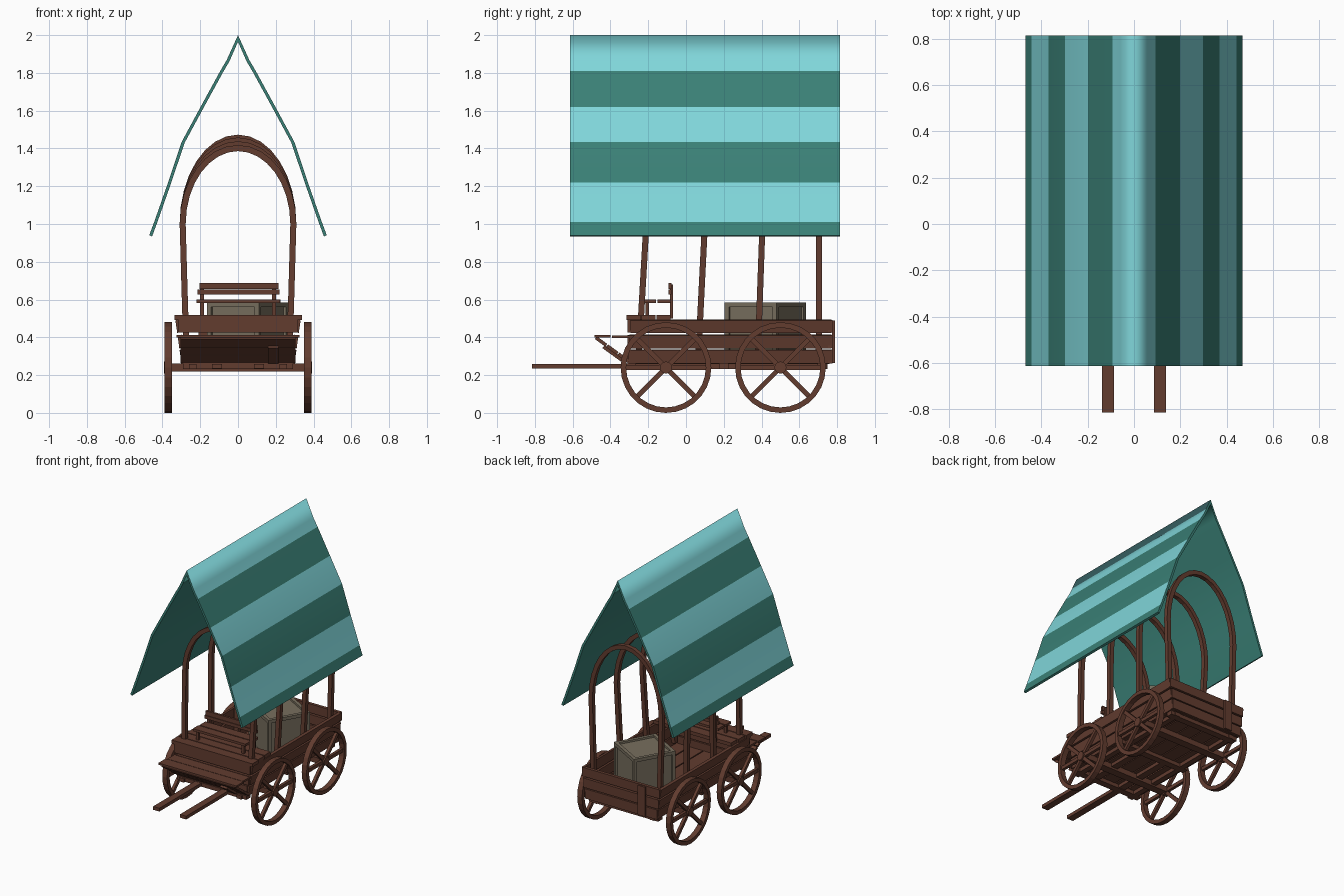
import bpy, bmesh, math
from mathutils import Matrix, Vector

if "Cube" in bpy.data.objects:
    bpy.data.objects.remove(bpy.data.objects["Cube"])


def srgb(r, g, b):
    return tuple(((c / 255 + 0.055) / 1.055) ** 2.4 for c in (r, g, b)) + (1,)


def material(name, *rgb):
    m = bpy.data.materials.new(name)
    m.diffuse_color = srgb(*rgb)
    m.use_nodes = True
    m.node_tree.nodes["Principled BSDF"].inputs["Base Color"].default_value = m.diffuse_color
    return m


WOOD = material("brown wood", 98, 60, 47)
LIGHT = material("light teal cloth", 128, 214, 218)
DARK = material("dark teal cloth", 58, 128, 118)
CRATE = material("grey crate wood", 120, 111, 94)


def finish(name, bm, mats):
    bmesh.ops.recalc_face_normals(bm, faces=bm.faces)
    me = bpy.data.meshes.new(name)
    bm.to_mesh(me)
    bm.free()
    for m in mats:
        me.materials.append(m)
    ob = bpy.data.objects.new(name, me)
    bpy.context.collection.objects.link(ob)
    return ob


def add_box(bm, centre, size, rot=Matrix()):
    mat = Matrix.Translation(centre) @ rot @ Matrix.Diagonal((*size, 1))
    return bmesh.ops.create_cube(bm, size=1, matrix=mat)


def box(name, x, y, z, rot=Matrix(), mats=(WOOD,)):
    """Box from (min, max) ranges, turned about its own centre."""
    bm = bmesh.new()
    add_box(bm, [(a + b) / 2 for a, b in (x, y, z)], [b - a for a, b in (x, y, z)], rot)
    return finish(name, bm, mats)


def sweep(bm, rings, closed=False):
    """Skin a list of equal rings of points."""
    vs = [[bm.verts.new(p) for p in r] for r in rings]
    n = len(vs[0])
    for i in range(len(vs) if closed else len(vs) - 1):
        a, b = vs[i], vs[(i + 1) % len(vs)]
        for j in range(n):
            bm.faces.new((a[j], a[(j + 1) % n], b[(j + 1) % n], b[j]))
    if not closed:
        bm.faces.new(vs[0])
        bm.faces.new(vs[-1])


# striped canopy: half profile with the stripe cuts, mirrored over the ridge
half = [(0, 2.0), (0.06, 1.868), (0.094, 1.81), (0.198, 1.62), (0.298, 1.435),
        (0.37, 1.22), (0.444, 1.01), (0.47, 0.94)]
stripe = [LIGHT, LIGHT, DARK, LIGHT, DARK, LIGHT, DARK]
outer = [(-x, z) for x, z in half[:0:-1]] + half
bands = stripe[::-1] + stripe
inner = []
for x, z in outer:
    s = (x > 0) - (x < 0)
    inner.append((x - s * 0.015, z - (0.006 if s else 0.035)))
bm = bmesh.new()
Y0, Y1 = -0.613, 0.815
grid = [[[bm.verts.new((x, y, z)) for x, z in prof] for y in (Y0, Y1)] for prof in (outer, inner)]
(o0, o1), (i0, i1) = grid
rim = []
for k, m in enumerate(bands):
    f = bm.faces.new((o0[k], o0[k + 1], o1[k + 1], o1[k]))
    g = bm.faces.new((i0[k], i0[k + 1], i1[k + 1], i1[k]))
    f.material_index = 0 if m is LIGHT else 1
    g.material_index = 1
    f.smooth = g.smooth = True
    rim += [bm.faces.new((a[k], a[k + 1], b[k + 1], b[k])) for a, b in ((o0, i0), (o1, i1))]
rim += [bm.faces.new((o0[k], o1[k], i1[k], i0[k])) for k in (0, -1)]
for f in rim:
    f.material_index = 1
    for e in f.edges:
        e.smooth = False
finish("canopy", bm, (LIGHT, DARK))

# four bent hoops, the front ones leaning a little
for n, (yb, yt, top) in enumerate([(-0.25, -0.21, 1.42), (0.065, 0.10, 1.44),
                                   (0.38, 0.405, 1.46), (0.705, 0.705, 1.475)]):
    path = [(-0.272, 0.30), (-0.283, 0.65)]
    path += [(-0.293 * math.cos(t * math.pi / 16), 1.0 + (top - 1.018) * math.sin(t * math.pi / 16))
             for t in range(17)]
    path += [(0.283, 0.65), (0.272, 0.30)]
    rings = []
    for i, (x, z) in enumerate(path):
        a, b = path[max(i - 1, 0)], path[min(i + 1, len(path) - 1)]
        d = Vector((b[1] - a[1], 0, a[0] - b[0])).normalized() * 0.016
        y = yb + (yt - yb) * min((z - 0.3) / 0.7, 1)
        c = Vector((x, y, z))
        w = Vector((0, 0.016, 0))
        rings.append([c + d + w, c + d - w, c - d - w, c - d + w])
    bm = bmesh.new()
    sweep(bm, rings)
    finish(f"hoop_{n + 1}", bm, (WOOD,))

# wheels with rim, hub and six spokes
for sx, side in ((-1, "left"), (1, "right")):
    for yc, end in ((-0.106, "front"), (0.50, "rear")):
        bm = bmesh.new()
        c = Vector((sx * 0.37, yc, 0.24))
        rings = []
        for i in range(28):
            a = math.tau * i / 28
            r = Vector((0, math.cos(a), math.sin(a)))
            rings.append([c + r * q + Vector((h, 0, 0))
                          for q, h in ((0.24, -0.02), (0.24, 0.02), (0.211, 0.02), (0.211, -0.02))])
        sweep(bm, rings, True)
        for deg in (0, 45, 135, 180, 225, 315):
            rot = Matrix.Rotation(math.radians(deg), 4, 'X')
            add_box(bm, c + rot @ Vector((0, 0.11, 0)), (0.022, 0.215, 0.026), rot)
        bmesh.ops.create_cone(bm, cap_ends=True, segments=12, radius1=0.032, radius2=0.032, depth=0.042,
                              matrix=Matrix.Translation(c) @ Matrix.Rotation(math.pi / 2, 4, 'Y'))
        finish(f"{end}_{side}_wheel", bm, (WOOD,))

# undercarriage: axles, cross beams, shafts and runners
for yc, end in ((-0.106, "front"), (0.50, "rear")):
    box(end + "_axle", (-0.36, 0.36), (yc - 0.03, yc + 0.03), (0.22, 0.262))
for i, yc in enumerate((-0.29, 0.2, 0.72)):
    box(f"cross_beam_{i + 1}", (-0.29, 0.29), (yc - 0.025, yc + 0.025), (0.232, 0.262))
for s, side in ((-1, "left"), (1, "right")):
    box(side + "_shaft", (s * 0.112 - 0.026, s * 0.112 + 0.026), (-0.815, 0.2), (0.235, 0.26))
    box(side + "_runner", (s * 0.24 - 0.02, s * 0.24 + 0.02), (-0.33, 0.75), (0.232, 0.26))

# floor planks
for i in range(5):
    x = -0.228 + i * 0.114
    box(f"floor_plank_{i + 1}", (x - 0.053, x + 0.053), (-0.30, 0.76), (0.26, 0.28))

# flaring box walls, three boards each
for i, (z0, z1) in enumerate([(0.262, 0.335), (0.343, 0.413), (0.425, 0.492)]):
    zc = (z0 + z1) / 2
    xc = 0.288 + (zc - 0.26) * 0.14
    for s, side in ((-1, "left"), (1, "right")):
        box(f"{side}_side_board_{i + 1}", (s * xc - 0.011, s * xc + 0.011), (-0.305 + 0.005 * i, 0.77),
            (z0, z1), Matrix.Rotation(s * 0.15, 4, 'Y'))
    box(f"front_board_{i + 1}", (-xc, xc), (-0.31, -0.288), (z0, z1))
    box(f"tail_board_{i + 1}", (-xc - 0.008, xc + 0.008), (0.752, 0.776), (z0, z1))
box("tail_brace", (-0.21, -0.15), (0.774, 0.79), (0.265, 0.488))

# driver's deck of slats
for i in range(3):
    y = -0.315 + i * 0.08
    box(f"deck_slat_{i + 1}", (-0.335 + 0.008 * i, 0.34 - 0.006 * i), (y, y + 0.073), (0.492, 0.518))

# footrest with sloping boards under it
box("footrest_top", (-0.325, 0.325), (-0.485, -0.40), (0.398, 0.412))
box("footrest_step", (-0.315, 0.315), (-0.393, -0.30), (0.396, 0.41))
slope = Matrix.Rotation(math.atan2(-0.13, 0.18), 4, 'X')
for i, t in enumerate((0.17, 0.5, 0.83)):
    y, z = -0.48 + 0.18 * t, 0.40 - 0.13 * t
    box(f"sloping_board_{i + 1}", (-0.305, 0.305), (y - 0.034, y + 0.034), (z - 0.009, z + 0.009), slope)
box("sloping_brace", (0.16, 0.215), (-0.45, -0.31), (0.30, 0.32), slope)

# seat bench with backrest
box("seat_front_plank", (-0.22, 0.22), (-0.225, -0.16), (0.582, 0.60))
box("seat_rear_plank", (-0.215, 0.225), (-0.152, -0.08), (0.582, 0.60))
box("backrest_lower", (-0.215, 0.22), (-0.093, -0.077), (0.628, 0.652))
box("backrest_upper", (-0.205, 0.215), (-0.093, -0.077), (0.655, 0.688))
for s, side in ((-1, "left"), (1, "right")):
    box(side + "_back_post", (s * 0.19 - 0.01, s * 0.19 + 0.01), (-0.085, -0.07), (0.50, 0.68))
    box(side + "_seat_leg", (s * 0.19 - 0.01, s * 0.19 + 0.01), (-0.215, -0.195), (0.51, 0.585))

# crate with recessed panels
bm = bmesh.new()
add_box(bm, (0.05, 0.42, 0.428), (0.316, 0.316, 0.314), Matrix.Rotation(math.radians(-29.4), 4, 'Z'))
bmesh.ops.recalc_face_normals(bm, faces=bm.faces)
bmesh.ops.inset_individual(bm, faces=bm.faces[:], thickness=0.035)
panels = [f for f in bm.faces if all(len(v.link_faces) == 3 and len(e.link_faces) == 2 for v in f.verts for e in v.link_edges)
          and f.calc_area() > 0.05]
bmesh.ops.inset_individual(bm, faces=panels, thickness=0.001, depth=-0.014)
finish("crate", bm, (CRATE,))
